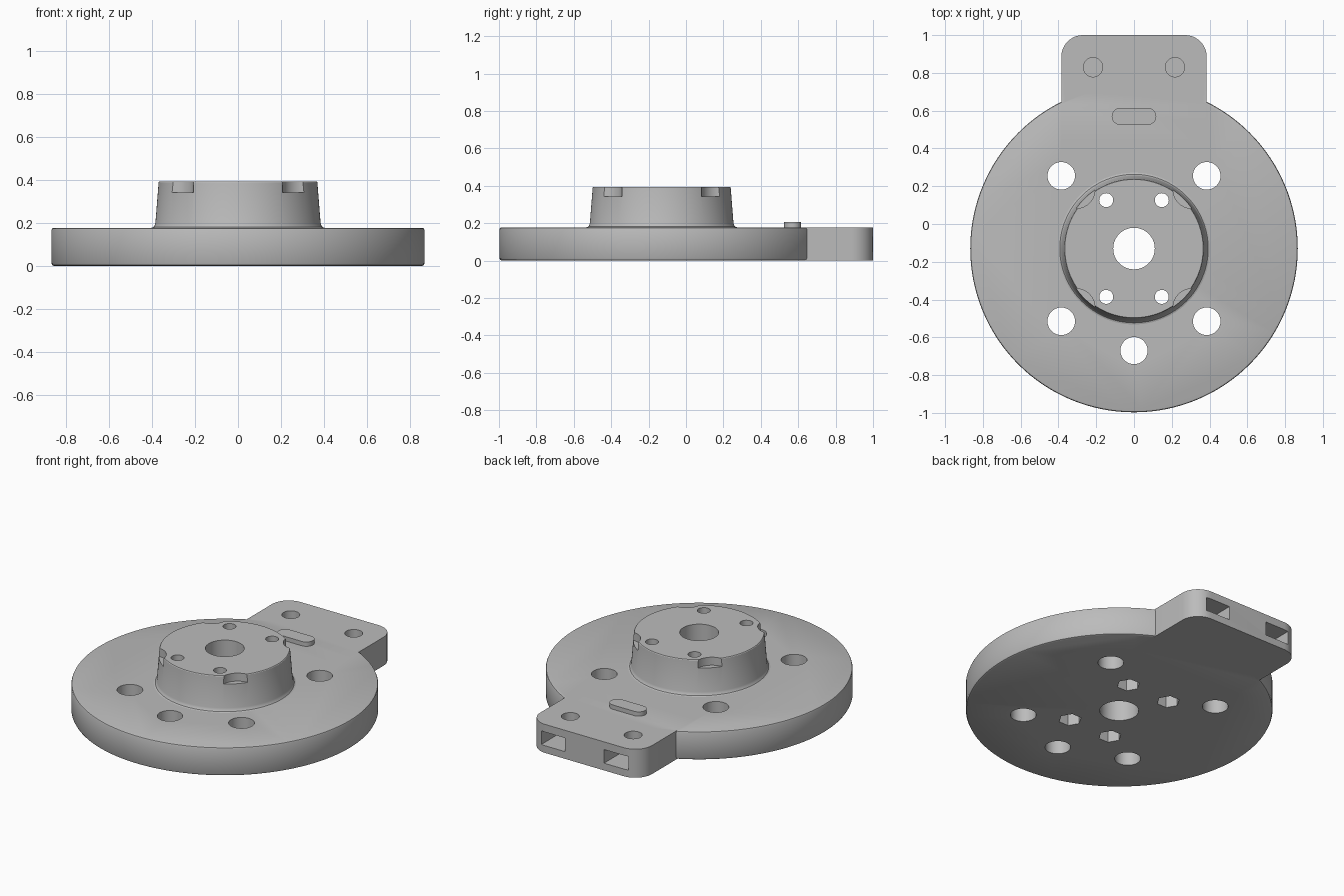
import bpy, bmesh, math

if "Cube" in bpy.data.objects:
    bpy.data.objects.remove(bpy.data.objects["Cube"])

CY = -0.13          # shared axis of disc and hub
R = 0.867           # disc radius
TOP = 0.178         # top of the plate
HUB_TOP = 0.393

grey = bpy.data.materials.new("plain grey")
grey.use_nodes = True
colour = (0.5, 0.5, 0.5, 1)
grey.diffuse_color = colour
grey.node_tree.nodes["Principled BSDF"].inputs["Base Color"].default_value = colour


def finish(name, bm):
    bmesh.ops.recalc_face_normals(bm, faces=bm.faces)
    mesh = bpy.data.meshes.new(name)
    bm.to_mesh(mesh)
    bm.free()
    mesh.materials.append(grey)
    ob = bpy.data.objects.new(name, mesh)
    bpy.context.collection.objects.link(ob)
    return ob


def lathe(name, profile, steps=128):
    """Closed solid of revolution about the shared axis."""
    bm = bmesh.new()
    rings = []
    for r, z in profile:
        angles = [2 * math.pi * i / steps for i in range(steps)]
        rings.append([bm.verts.new((r * math.cos(a), CY + r * math.sin(a), z)) for a in angles])
    for low, high in zip(rings, rings[1:]):
        for i in range(steps):
            j = (i + 1) % steps
            bm.faces.new((low[i], low[j], high[j], high[i]))
    bm.faces.new(rings[0])
    bm.faces.new(rings[-1])
    return finish(name, bm)


def prism(name, outline, z0, z1):
    """Upright solid from a flat outline."""
    bm = bmesh.new()
    low = [bm.verts.new((x, y, z0)) for x, y in outline]
    high = [bm.verts.new((x, y, z1)) for x, y in outline]
    n = len(outline)
    for i in range(n):
        j = (i + 1) % n
        bm.faces.new((low[i], low[j], high[j], high[i]))
    bm.faces.new(low)
    bm.faces.new(high)
    return finish(name, bm)


def arc(x, y, r, start, end, steps):
    angles = [math.radians(start + (end - start) * i / steps) for i in range(steps + 1)]
    return [(x + r * math.cos(a), y + r * math.sin(a)) for a in angles]


def circle(x, y, r, sides=40, turn=0):
    return arc(x, y, r, turn, turn + 360, sides)[:-1]


def combine(target, tool, operation):
    mod = target.modifiers.new("join", 'BOOLEAN')
    mod.operation = operation
    mod.solver = 'EXACT'
    mod.object = tool
    bpy.context.view_layer.objects.active = target
    bpy.ops.object.modifier_apply(modifier=mod.name)


def cut(targets, outline, z0, z1):
    cutter = prism("cutter", outline, z0, z1)
    cutter.hide_render = True
    for target in targets:
        combine(target, cutter, 'DIFFERENCE')
    bpy.data.objects.remove(cutter)


# Disc with softened rims
plate = lathe("base_plate", [(R - 0.012, 0), (R - 0.004, 0.004), (R, 0.012),
                             (R, TOP - 0.01), (R - 0.003, TOP - 0.003), (R - 0.01, TOP)])

# Rounded mounting tab joined to the disc
W, C = 0.385, 0.115
tab = prism("mounting_tab", [(-W, 0.45), (W, 0.45)]
            + arc(W - C, 1 - C, C, 0, 90, 12)
            + arc(C - W, 1 - C, C, 90, 180, 12), 0, TOP)
combine(plate, tab, 'UNION')
bpy.data.objects.remove(tab)

# Tapered hub with a fillet at its foot
hub = lathe("hub", [(0.402, TOP), (0.393, 0.181), (0.388, 0.188), (0.384, 0.2),
                    (0.369, HUB_TOP - 0.004), (0.366, HUB_TOP)])

# Raised locating key
key = prism("locating_key", arc(0.073, 0.57, 0.045, -90, 90, 16)
            + arc(-0.073, 0.57, 0.045, 90, 270, 16), TOP - 0.01, 0.205)

# Centre bore and lower plate hole
cut([plate, hub], circle(0, CY, 0.11, 64), -0.1, 0.6)
cut([plate], circle(0, CY - 0.54, 0.072), -0.1, 0.6)

for sx in (-1, 1):
    for sy in (-1, 1):
        # Plate holes
        cut([plate], circle(sx * 0.385, CY + sy * 0.385, 0.073), -0.1, 0.6)
        # Hub screw holes with hexagonal nut pockets underneath
        x, y = sx * 0.147, CY + sy * 0.256
        cut([plate, hub], circle(x, y, 0.037, 32), -0.1, 0.6)
        cut([plate], circle(x, y, 0.066, 6), -0.1, 0.12)
        # Rim notches in the hub
        cut([hub], circle(sx * 0.307, CY + sy * 0.312, 0.1), 0.343, 0.6)
    # Tab screw holes opening into nut slots at the back edge
    x, y = sx * 0.217, 0.83
    cut([plate], circle(x, y, 0.051), 0.09, 0.6)
    nut = circle(x, y, 0.095, 6, 30)
    half = 0.095 * math.cos(math.radians(30))
    cut([plate], [(x - half, 1.1)] + nut[2:5] + [(x + half, nut[5][1]), (x + half, 1.1)], 0.045, 0.13)

# Smooth round walls, crisp edges
bpy.ops.object.select_all(action='DESELECT')
for ob in (plate, hub, key):
    ob.select_set(True)
bpy.context.view_layer.objects.active = plate
bpy.ops.object.shade_smooth_by_angle(angle=math.radians(30))
